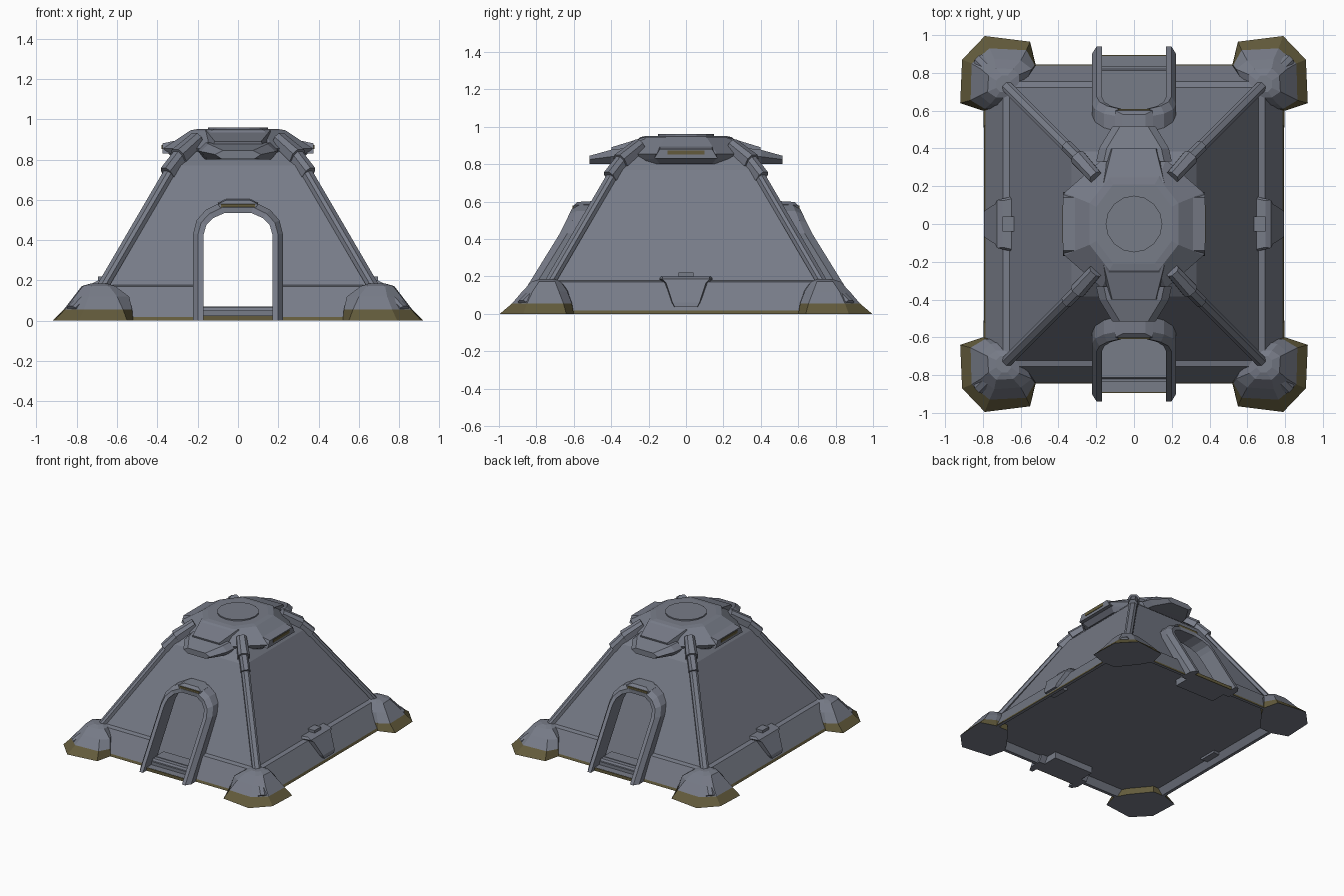
import bpy, bmesh
from mathutils import Vector

if "Cube" in bpy.data.objects:
    bpy.data.objects.remove(bpy.data.objects["Cube"])


def material(name, rgb):
    m = bpy.data.materials.new(name)
    m.diffuse_color = (*rgb, 1)
    m.use_nodes = True
    m.node_tree.nodes["Principled BSDF"].inputs["Base Color"].default_value = m.diffuse_color
    return m


SLATE = material("slate_metal", (0.185, 0.2, 0.245))
MUD = material("olive_mud", (0.125, 0.105, 0.045))


def loft(name, rings, mud_below=None, mat=SLATE):
    """Skin a list of equal-length point rings and cap both ends."""
    bm = bmesh.new()
    vs = [[bm.verts.new(p) for p in r] for r in rings]
    n = len(vs[0])
    for a, b in zip(vs, vs[1:]):
        for j in range(n):
            k = (j + 1) % n
            bm.faces.new((a[j], a[k], b[k], b[j]))
    bm.faces.new(vs[0])
    bm.faces.new(vs[-1])
    bmesh.ops.recalc_face_normals(bm, faces=bm.faces[:])
    me = bpy.data.meshes.new(name)
    me.materials.append(mat)
    me.materials.append(MUD)
    if mud_below is not None:
        bm.normal_update()
        for f in bm.faces:
            low = f.calc_center_median().z < mud_below
            f.material_index = int(low and f.normal.z > -0.2)
    bm.to_mesh(me)
    bm.free()
    ob = bpy.data.objects.new(name, me)
    bpy.context.collection.objects.link(ob)
    return ob


def rect(x, y, z):
    return [(x, y, z), (-x, y, z), (-x, -y, z), (x, -y, z)]


def octa(a, b, c, d, z):
    return [(a, -b, z), (a, b, z), (c, d, z), (-c, d, z),
            (-a, b, z), (-a, -b, z), (-c, -d, z), (c, -d, z)]


def beam(name, p0, p1, w, h, mat=SLATE, taper=1.0):
    """Six-sided bar with a chamfered top, running between two points."""
    p0, p1 = Vector(p0), Vector(p1)
    d = (p1 - p0).normalized()
    side = d.cross(Vector((0, 0, 1))).normalized() * w / 2
    up = side.cross(d).normalized() * h / 2
    sec = [(-1, -1), (1, -1), (1, .3), (.5, 1), (-.5, 1), (-1, .3)]
    return loft(name, [[p + side * u * s + up * v * s for u, v in sec]
                       for p, s in ((p0, 1), (p1, taper))], mat=mat)


def box(name, c, s, mat=SLATE):
    x, y, z = c
    return loft(name, [[(x + px * s[0] / 2, y + py * s[1] / 2, z + q * s[2] / 2)
                        for px, py in ((1, 1), (-1, 1), (-1, -1), (1, -1))]
                       for q in (-1, 1)], mat=mat)


# Sloped hull with low skirt and recessed underside
hull = loft("hull", [rect(.74, .79, .05), rect(.77, .82, 0), rect(.795, .845, 0), rect(.787, .838, .018),
                     rect(.693, .755, .17), rect(.66, .722, .178), rect(.33, .385, .77),
                     rect(.22, .25, .88)], mud_below=.015)


def cut(name, rings):
    """Subtract a lofted solid from the hull."""
    cutter = loft(name, rings)
    cutter.hide_render = True
    mod = hull.modifiers.new(name, 'BOOLEAN')
    mod.object = cutter
    mod.operation = 'DIFFERENCE'
    mod.solver = 'EXACT'
    bpy.context.view_layer.objects.active = hull
    bpy.ops.object.modifier_apply(modifier=name)
    bpy.data.objects.remove(cutter)


# Hollow room, entered by arched doorways front and back
half = [(.17, .43), (.157, .475), (.122, .51), (.065, .535)]
arch = [(.17, 0)] + half + [(-x, z) for x, z in reversed(half)] + [(-.17, 0)]
tunnel = [(x * 1.015, max(z, .066)) for x, z in arch]
cut("room_cutter", [rect(.71, .765, .065), rect(.645, .705, .17), rect(.31, .365, .77)])
cut("door_cutter", [[(x, y, z) for x, z in tunnel] for y in (-1.2, 1.2)])


def grow(x, z, d):
    """Offset an arch point outward."""
    return x * (1 + d / .17), z + d * max(0, (z - .43) / .105)


for s, end in ((-1, "front"), (1, "back")):
    # Door frame leaning with the hull
    rings = []
    for x, z in arch:
        y = .94 - .34 * z / .55
        x1, z1 = grow(x, z, .028)
        x2, z2 = grow(x, z, .053)
        rings.append([(x, s * y, z), (x1, s * y, z1), (x2, s * (y - .04), z2),
                      (x2, s * (y - .14), z2), (x, s * (y - .14), z)])
    loft(end + "_door_frame", rings)
    # Keystone above the arch
    loft(end + "_keystone", [[(-w, s * y, z), (w, s * y, z), (w, s * (y - .09), z + .005),
                              (-w, s * (y - .09), z + .005)]
                             for w, y, z in ((.085, .605, .555), (.1, .6, .58), (.06, .58, .598))])
    box(end + "_keystone_stain", (0, s * .604, .567), (.17, .008, .024), MUD)
    # Threshold steps with muddy lower riser
    box(end + "_step_low", (0, s * .79, .0125), (.345, .2, .025))
    box(end + "_step_stain", (0, s * .891, .012), (.34, .006, .024), MUD)
    box(end + "_step_mid", (0, s * .78, .025), (.344, .11, .05))
    box(end + "_step_top", (0, s * .73, .035), (.343, .1, .07))
    # Brow of the cap and the awning below it
    loft(end + "_cap_brow", [[(-w - .02, s * (y - .01), z0), (w + .02, s * (y - .01), z0),
                              (w, s * y, z1), (-w, s * y, z1)]
                             for w, y, z0, z1 in ((.16, .22, .82, .945), (.115, .4, .845, .89))])
    loft(end + "_awning", [[(-w + .035, s * y, z0), (w - .035, s * y, z0), (w, s * y, zm),
                            (w - .04, s * y, z1), (-w + .04, s * y, z1), (-w, s * y, zm)]
                           for w, y, z0, zm, z1 in ((.2, .33, .8, .845, .885), (.185, .4, .8, .84, .877),
                                                    (.115, .515, .802, .825, .845))])

# Roof cap and hatch disc
loft("roof_cap", [octa(.31, .14, .15, .33, .80), octa(.345, .16, .16, .33, .828),
                  octa(.37, .165, .17, .34, .855), octa(.235, .11, .13, .245, .945),
                  octa(.2, .09, .11, .21, .951)])
bpy.ops.mesh.primitive_cylinder_add(vertices=16, radius=.15, depth=.03, location=(0, 0, .945))
hatch = bpy.context.object
hatch.name = "roof_hatch"
hatch.data.materials.append(SLATE)

for s, side in ((1, "right"), (-1, "left")):
    # Side vent on the cap
    loft(side + "_cap_vent", [[(s * x, -w, z0), (s * x, w, z0), (s * x, w - .03, z1), (s * x, -w + .03, z1)]
                              for x, w, z0, z1 in ((.28, .17, .83, .9), (.375, .17, .83, .88))])
    box(side + "_vent_stain", (s * .375, 0, .862), (.008, .2, .022), MUD)
    # Tapered buttress plate on the skirt
    loft(side + "_skirt_plate", [[(s * (x - .1), -w, z), (s * x, -w * .85, z),
                                  (s * x, w * .85, z), (s * (x - .1), w, z)]
                                 for x, w, z in ((.795, .07, .035), (.79, .085, .06),
                                                 (.735, .125, .165), (.725, .15, .185), (.695, .145, .2))])
    box(side + "_skirt_plate_tab", (s * .665, 0, .2), (.06, .08, .04))
    # Mud creeping up the skirt beside the feet
    for y in (-.61, .61):
        loft(side + "_skirt_stain", [[(s * (x - .01), y - w, z), (s * x, y - w, z), (s * x, y + w, z),
                                      (s * (x - .01), y + w, z)]
                                     for x, w, z in ((.797, .1, .002), (.767, .05, .05))], mat=MUD)

# Corner feet, struts and clamps
foot_rings = [
    (0, [(.92, .64), (.91, .87), (.79, .995), (.55, .965), (.52, .84), (.57, .75), (.69, .6), (.8, .6)]),
    (.055, [(.865, .655), (.86, .85), (.765, .93), (.57, .92), (.525, .84), (.57, .75), (.69, .605), (.79, .61)]),
    (.12, [(.815, .68), (.81, .82), (.74, .875), (.6, .865), (.54, .82), (.58, .74), (.67, .625), (.76, .635)]),
    (.172, [(.775, .7), (.77, .785), (.73, .825), (.64, .82), (.61, .79), (.61, .73), (.65, .67), (.73, .67)]),
    (.185, [(.73, .72), (.73, .76), (.7, .785), (.67, .785), (.65, .76), (.65, .73), (.67, .7), (.71, .7)])]
for sx, h in ((1, "right"), (-1, "left")):
    for sy, e in ((-1, "front"), (1, "back")):
        tag = e + "_" + h

        def q(x, y, z):
            return (sx * x, sy * y, z)
        loft(tag + "_foot", [[q(x, y, z) for x, y in r] for z, r in foot_rings], mud_below=.045)
        beam(tag + "_foot_lug", q(.825, .875, .06), q(.75, .8, .14), .06, .03)
        beam(tag + "_strut", q(.68, .735, .165), q(.3, .355, .815), .06, .036)
        beam(tag + "_clamp_low", q(.355, .41, .735), q(.27, .325, .845), .065, .065)
        beam(tag + "_clamp_head", q(.3, .355, .82), q(.205, .25, .905), .085, .07, taper=.85)
